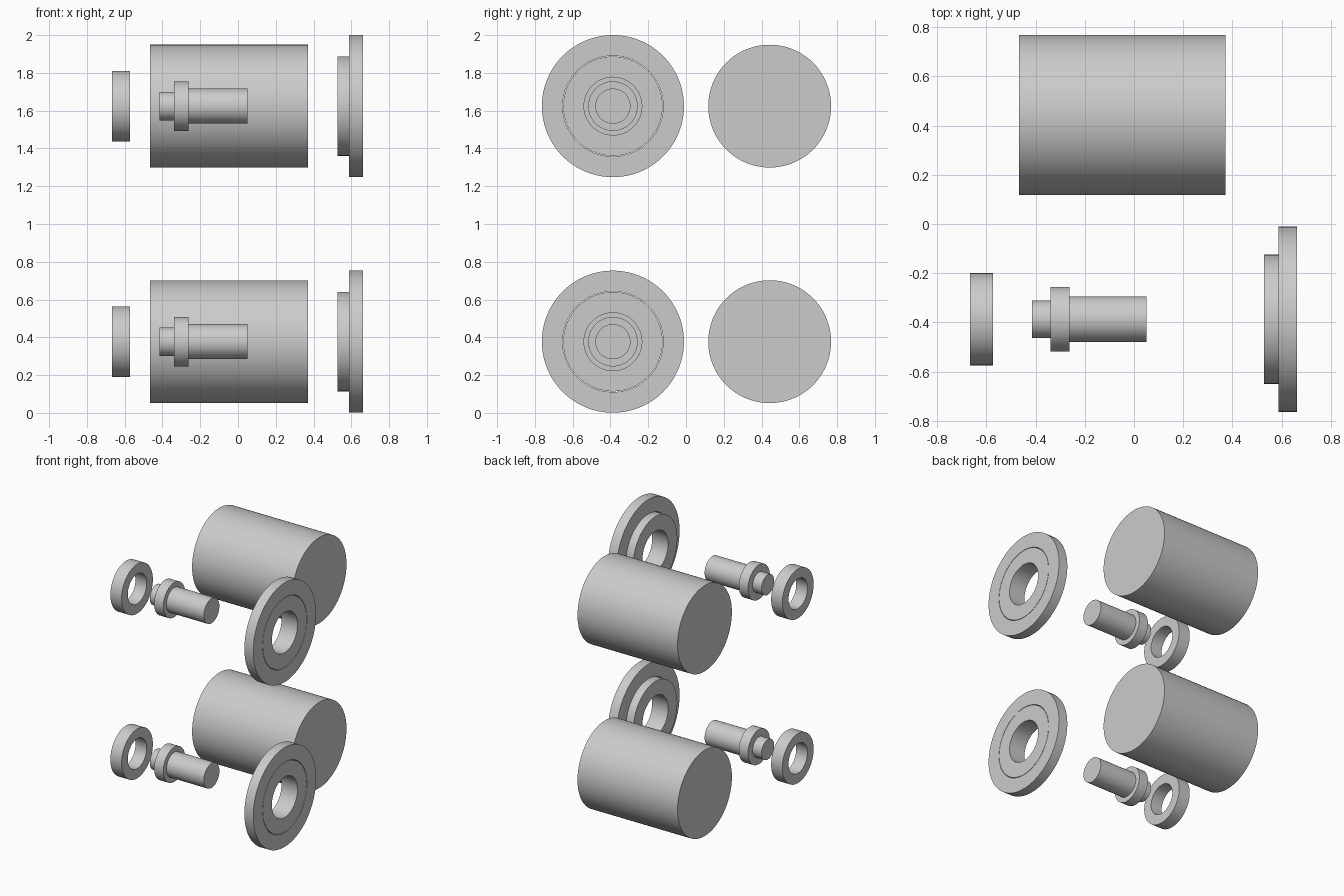
import bpy, bmesh, math

default = bpy.data.objects.get("Cube")
if default:
    bpy.data.objects.remove(default, do_unlink=True)

SEGMENTS = 128
SHAFT_Y, BODY_Y = -0.387, 0.443


def lathe(name, profile, y, z, closed=False):
    """Spin a profile of (x, radius) points round an axis parallel to x."""
    bm = bmesh.new()
    rings = []
    for x, r in profile:
        ring = []
        for i in range(SEGMENTS):
            a = math.tau * i / SEGMENTS
            ring.append(bm.verts.new((x, r * math.cos(a), r * math.sin(a))))
        rings.append(ring)
    pairs = list(zip(rings, rings[1:]))
    if closed:
        pairs.append((rings[-1], rings[0]))
    else:
        bm.faces.new(rings[0])
        bm.faces.new(rings[-1])
    for a, b in pairs:
        for i in range(SEGMENTS):
            j = (i + 1) % SEGMENTS
            bm.faces.new((a[i], a[j], b[j], b[i]))
    bmesh.ops.recalc_face_normals(bm, faces=bm.faces)
    mesh = bpy.data.meshes.new(name)
    bm.to_mesh(mesh)
    bm.free()
    obj = bpy.data.objects.new(name, mesh)
    obj.location = (0, y, z)
    bpy.context.collection.objects.link(obj)
    bpy.ops.object.select_all(action='DESELECT')
    obj.select_set(True)
    bpy.context.view_layer.objects.active = obj
    bpy.ops.object.shade_smooth_by_angle(angle=math.radians(30))
    return obj


def tube(name, x0, x1, inner, outer, y, z):
    profile = [(x0, inner), (x0, outer), (x1, outer), (x1, inner)]
    return lathe(name, profile, y, z, closed=True)


# Two identical exploded sets, one above the other
for level, z in (("lower", 0.377), ("upper", 1.624)):
    # Solid cylindrical body
    lathe(level + "_body", [(-0.467, 0.325), (0.371, 0.325)], BODY_Y, z)

    # Small spacer ring
    tube(level + "_spacer_ring", -0.667, -0.573, 0.113, 0.187, SHAFT_Y, z)

    # Stepped shaft: stub, collar, long journal
    lathe(level + "_shaft", [
        (-0.415, 0.076), (-0.34, 0.076),
        (-0.34, 0.131), (-0.263, 0.131),
        (-0.263, 0.093), (0.05, 0.093),
    ], SHAFT_Y, z)

    # Flange disc with a separate hub seated in its bore
    tube(level + "_flange_disc", 0.588, 0.662, 0.266, 0.376, SHAFT_Y, z)
    tube(level + "_flange_hub", 0.528, 0.662, 0.153, 0.263, SHAFT_Y, z)
